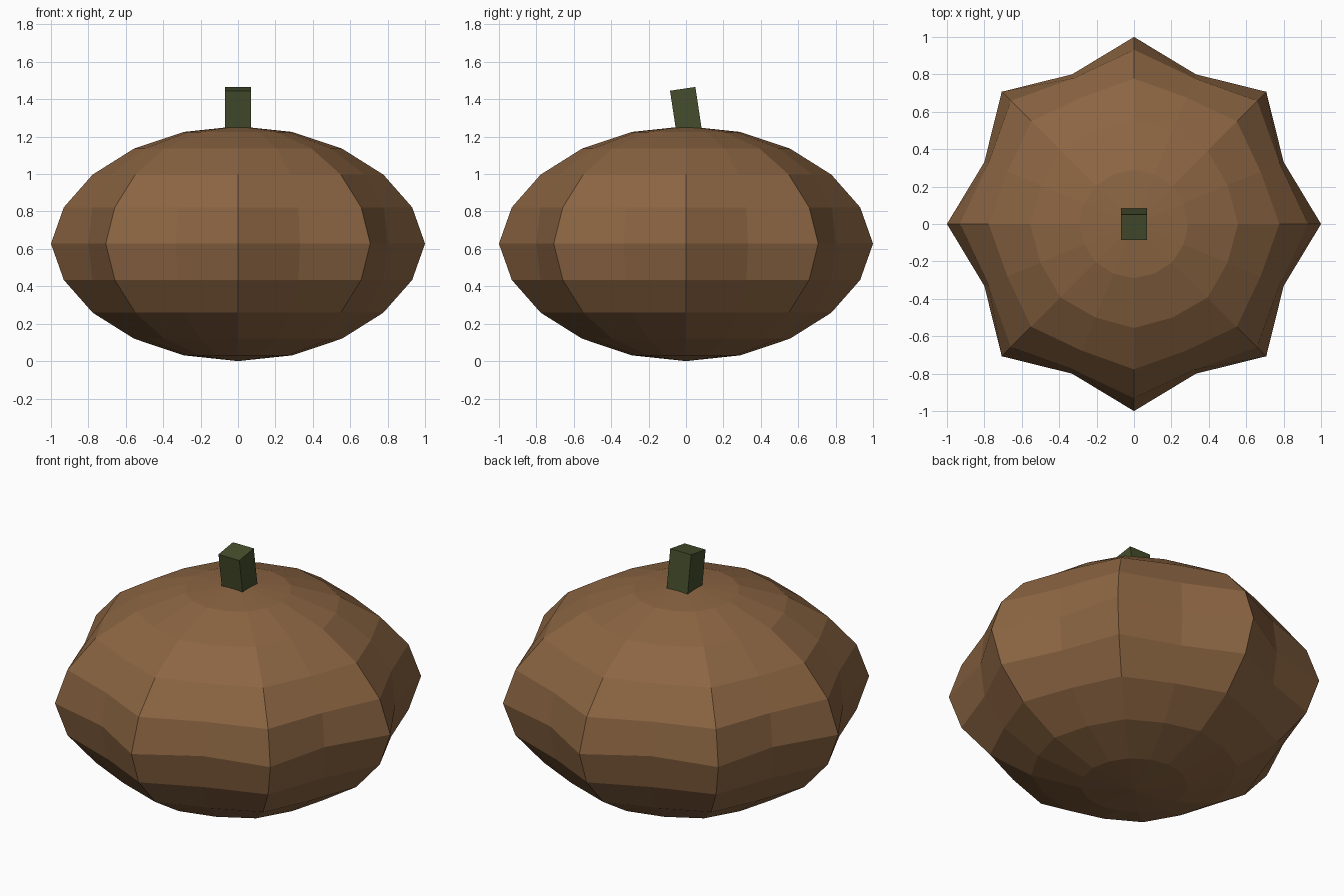
import bpy, bmesh
from math import atan2, cos, sqrt
from mathutils import Matrix

if "Cube" in bpy.data.objects:
    bpy.data.objects.remove(bpy.data.objects["Cube"])

HALF_H = 0.628


def material(name, rgb):
    m = bpy.data.materials.new(name)
    m.diffuse_color = (*rgb, 1)
    m.use_nodes = True
    m.node_tree.nodes["Principled BSDF"].inputs["Base Color"].default_value = m.diffuse_color
    return m


def finish(bm, name, mat):
    mesh = bpy.data.meshes.new(name)
    bm.to_mesh(mesh)
    bm.free()
    mesh.materials.append(mat)
    obj = bpy.data.objects.new(name, mesh)
    bpy.context.collection.objects.link(obj)
    return obj


# Pumpkin body: squashed low-poly sphere with eight ribs fading to the poles
bm = bmesh.new()
bmesh.ops.create_uvsphere(bm, u_segments=16, v_segments=10, radius=1)
for v in bm.verts:
    x, y, z = v.co
    rib = 0.933 + 0.067 * cos(8 * atan2(y, x)) * (1 - abs(z))
    v.co = (x * rib, y * rib, HALF_H * (1 + z))
finish(bm, "pumpkin_body", material("brown_skin", (0.26, 0.13, 0.055)))

# Stem: square block leaning toward the front
bm = bmesh.new()
bmesh.ops.create_cube(bm, size=1, matrix=Matrix.Diagonal((0.137, 0.137, 0.25, 1)))
stem = finish(bm, "stem", material("green_stem", (0.06, 0.075, 0.025)))
stem.location = (0, 0.001, 1.332)
stem.rotation_euler.x = 0.15
